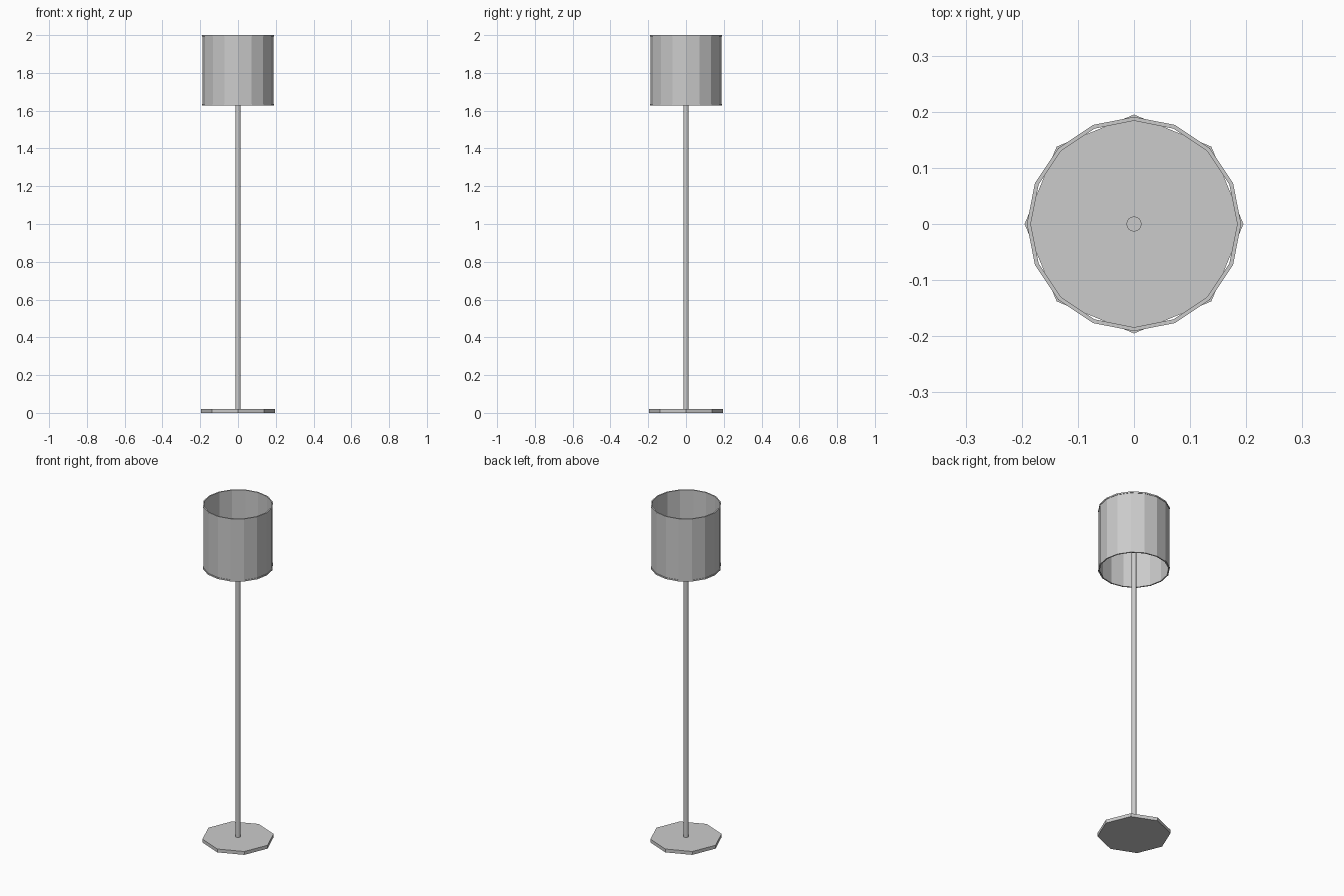
import bpy, bmesh
from math import cos, sin, tau

if "Cube" in bpy.data.objects:
    bpy.data.objects.remove(bpy.data.objects["Cube"])


def lathe(name, profile, sides, closed=False):
    """Spin (radius, z) points round the z axis; cap the ends if not closed."""
    bm = bmesh.new()
    rings = [[bm.verts.new((r * cos(tau * i / sides), r * sin(tau * i / sides), z))
              for i in range(sides)] for r, z in profile]
    pairs = list(zip(rings, rings[1:]))
    if closed:
        pairs.append((rings[-1], rings[0]))
    else:
        bm.faces.new(rings[0])
        bm.faces.new(rings[-1])
    for a, b in pairs:
        for i in range(sides):
            j = (i + 1) % sides
            bm.faces.new((a[i], a[j], b[j], b[i]))
    bmesh.ops.recalc_face_normals(bm, faces=bm.faces)
    mesh = bpy.data.meshes.new(name)
    bm.to_mesh(mesh)
    bm.free()
    obj = bpy.data.objects.new(name, mesh)
    bpy.context.collection.objects.link(obj)
    return obj


# Octagonal foot plate
lathe("base", [(0.195, 0.0), (0.195, 0.02)], 8)

# Thin upright, ending inside the shade
pole = lathe("pole", [(0.0135, 0.02), (0.0135, 1.81)], 16)

# Open drum shade, a thin wall of sixteen flat panels
LOW, HIGH, RIM = 1.627, 2.0, 0.008
lathe("shade", [(0.1885, LOW + RIM / 2), (0.1885, HIGH - RIM / 2),
                (0.1860, HIGH - RIM / 2), (0.1860, LOW + RIM / 2)], 16, closed=True)

# Slightly proud rims at both ends of the shade
for name, z in (("shade_lower_rim", LOW), ("shade_upper_rim", HIGH - RIM)):
    lathe(name, [(0.191, z), (0.191, z + RIM), (0.184, z + RIM), (0.184, z)], 16, closed=True)
